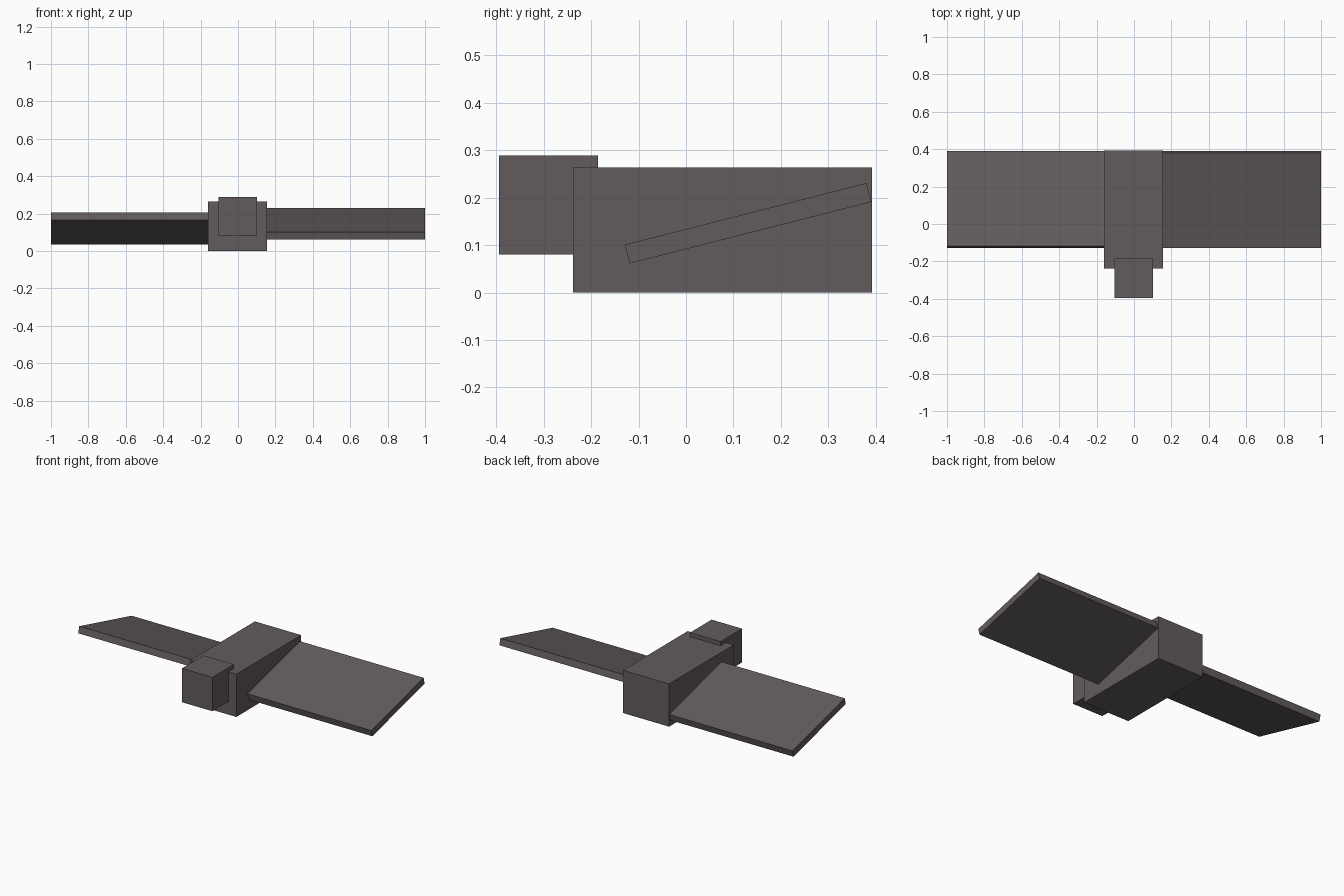
import bpy
import math

if "Cube" in bpy.data.objects:
    bpy.data.objects.remove(bpy.data.objects["Cube"])

# Single warm grey for every part
grey = bpy.data.materials.new("warm dark grey")
grey.diffuse_color = (0.125, 0.105, 0.11, 1.0)
grey.use_nodes = True
grey.node_tree.nodes["Principled BSDF"].inputs["Base Color"].default_value = grey.diffuse_color


def box(name, center, size, tilt=0.0):
    """Flat-faced box, tilted in degrees about the x axis."""
    bpy.ops.mesh.primitive_cube_add(size=1, location=center,
                                    rotation=(math.radians(tilt), 0, 0))
    obj = bpy.context.object
    obj.name = name
    obj.scale = size
    obj.data.materials.append(grey)
    return obj


# Central body
box("body", (-0.002, 0.077, 0.132), (0.315, 0.631, 0.264))

# Head block overlapping the upper front of the body
box("head", (-0.002, -0.290, 0.185), (0.207, 0.209, 0.209))

# Flat wings, pitched in opposite directions and seated in the body
WING_SIZE = (0.89, 0.526, 0.041)
box("right_wing", (0.555, 0.131, 0.146), WING_SIZE, 14.3)
box("left_wing", (-0.555, 0.131, 0.120), WING_SIZE, -14.3)
